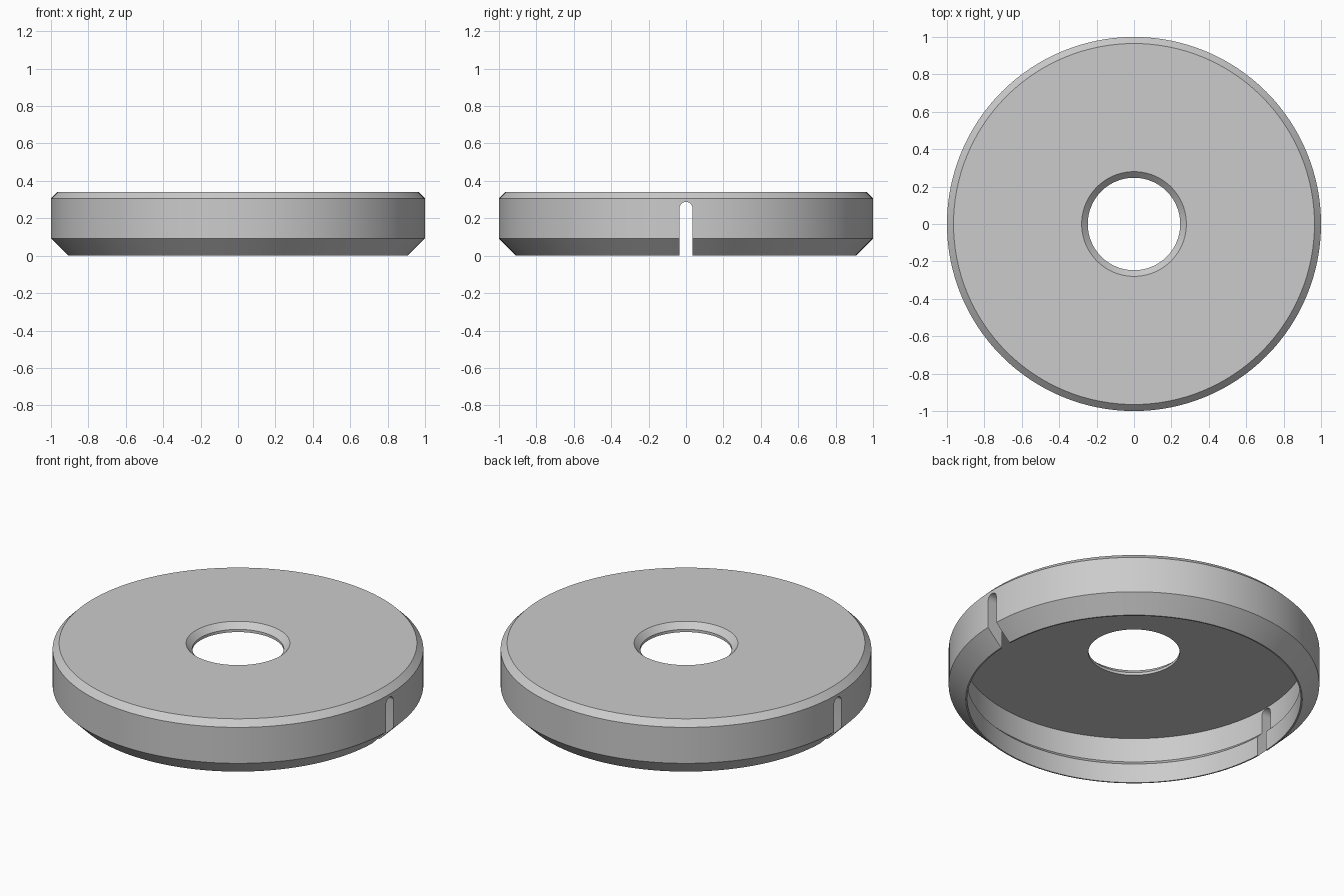
import bpy
import bmesh
from math import sin, cos, pi, radians

cube = bpy.data.objects.get("Cube")
if cube:
    bpy.data.objects.remove(cube, do_unlink=True)

SEGMENTS = 128
SLOT_HALF = 0.035
SLOT_TOP = 0.288

# One plain grey for the whole part
grey = bpy.data.materials.new("light grey")
grey.use_nodes = True
colour = (0.6, 0.6, 0.6, 1)
grey.diffuse_color = colour
grey.node_tree.nodes["Principled BSDF"].inputs["Base Color"].default_value = colour


def make_object(name, bm):
    bmesh.ops.recalc_face_normals(bm, faces=bm.faces)
    mesh = bpy.data.meshes.new(name)
    bm.to_mesh(mesh)
    bm.free()
    mesh.materials.append(grey)
    obj = bpy.data.objects.new(name, mesh)
    bpy.context.collection.objects.link(obj)
    return obj


# Hollow cap: closed (radius, height) section turned around z
section = [
    (0.247, 0.292), (0.247, 0.308), (0.28, 0.341),   # chamfered centre hole
    (0.965, 0.341), (1.0, 0.306),                    # top and its chamfer
    (1.0, 0.092), (0.908, 0.0),                      # side and lower chamfer
    (0.9, 0.0), (0.9, 0.116),                        # inner lip
    (0.931, 0.147), (0.931, 0.292),                  # cavity wall
]
bm = bmesh.new()
rings = []
for i in range(SEGMENTS):
    a = 2 * pi * i / SEGMENTS
    rings.append([bm.verts.new((r * cos(a), r * sin(a), z)) for r, z in section])
for i, ring in enumerate(rings):
    after = rings[(i + 1) % SEGMENTS]
    for j in range(len(section)):
        k = (j + 1) % len(section)
        bm.faces.new((ring[j], after[j], after[k], ring[k]))
cap = make_object("round_cap", bm)

# Round-topped slot cutter, running through both sides of the wall
arc = [pi * i / 16 for i in range(17)]
outline = [(SLOT_HALF, -0.1)]
outline += [(SLOT_HALF * cos(a), SLOT_TOP - SLOT_HALF + SLOT_HALF * sin(a)) for a in arc]
outline += [(-SLOT_HALF, -0.1)]
bm = bmesh.new()
face = bm.faces.new([bm.verts.new((-1.2, y, z)) for y, z in outline])
swept = bmesh.ops.extrude_face_region(bm, geom=[face])["geom"]
bmesh.ops.translate(bm, vec=(2.4, 0, 0),
                    verts=[v for v in swept if isinstance(v, bmesh.types.BMVert)])
cutter = make_object("slot_cutter", bm)
cutter.hide_render = True

# Cut the slots, then discard the cutter
cut = cap.modifiers.new("side slots", "BOOLEAN")
cut.operation = "DIFFERENCE"
cut.solver = "EXACT"
cut.object = cutter
bpy.ops.object.select_all(action="DESELECT")
cap.select_set(True)
bpy.context.view_layer.objects.active = cap
bpy.ops.object.modifier_apply(modifier=cut.name)
bpy.data.objects.remove(cutter, do_unlink=True)

# Round surfaces smooth, chamfers crisp
bpy.ops.object.shade_smooth_by_angle(angle=radians(25))
